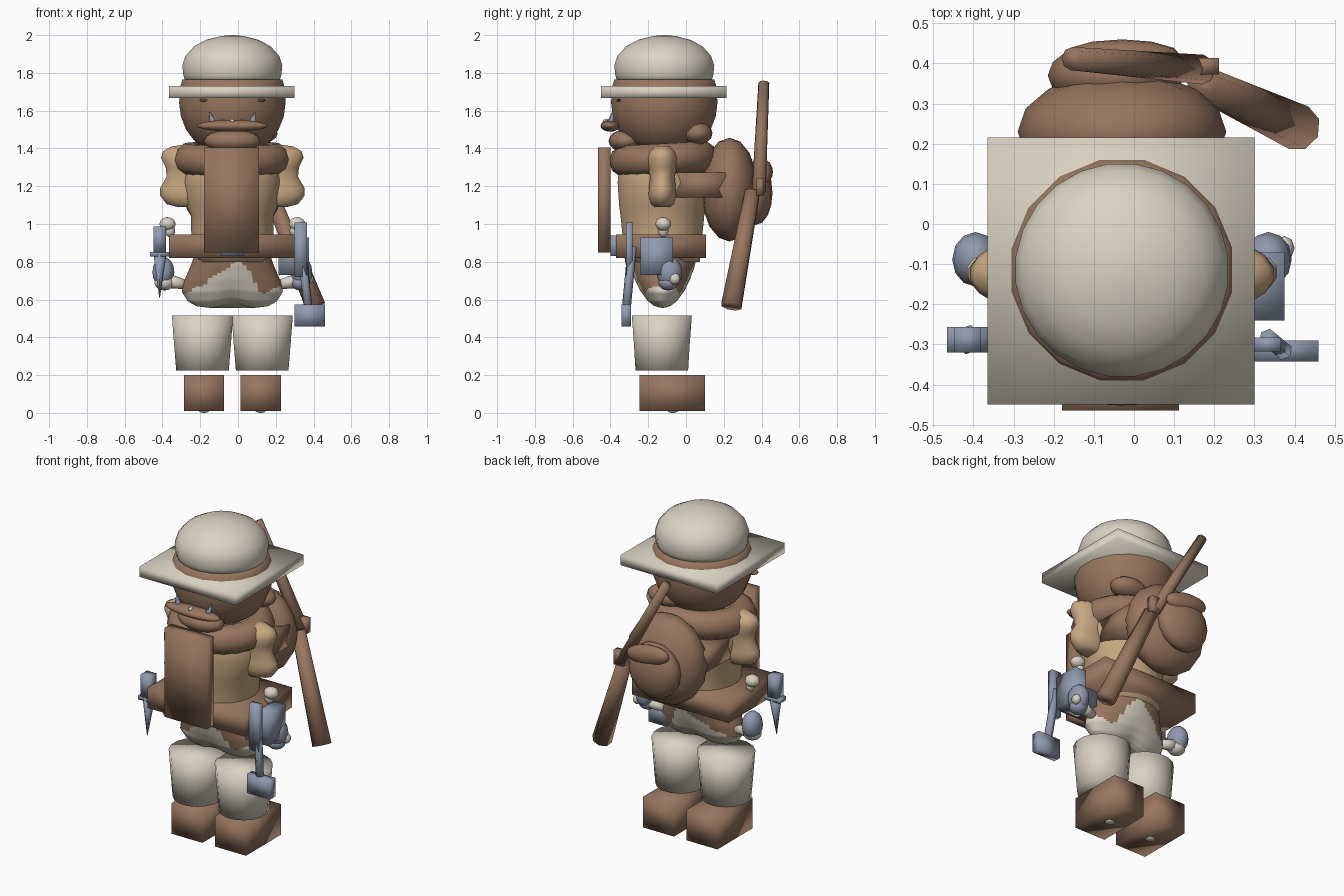
import bpy, bmesh, math
from mathutils import Vector, Matrix

if "Cube" in bpy.data.objects:
    bpy.data.objects.remove(bpy.data.objects["Cube"])

CX, CY = -0.03, -0.115          # axis of the figure


def material(name, rgb):
    m = bpy.data.materials.new(name)
    m.diffuse_color = (*rgb, 1)
    m.use_nodes = True
    m.node_tree.nodes["Principled BSDF"].inputs["Base Color"].default_value = m.diffuse_color
    return m


BROWN = material("leather brown", (0.31, 0.18, 0.115))
CREAM = material("cream", (0.70, 0.65, 0.54))
TAN = material("tan cloth", (0.57, 0.39, 0.22))
STEEL = material("blue steel", (0.28, 0.325, 0.43))
DARK = material("dark brown", (0.11, 0.07, 0.05))


def finish(name, bm, *mats):
    bmesh.ops.recalc_face_normals(bm, faces=bm.faces)
    me = bpy.data.meshes.new(name)
    bm.to_mesh(me)
    bm.free()
    for m in mats:
        me.materials.append(m)
    for p in me.polygons:
        p.use_smooth = True
    ob = bpy.data.objects.new(name, me)
    bpy.context.collection.objects.link(ob)
    return ob


def box(name, lo, hi, mat):
    """Box from its two extreme corners."""
    bm = bmesh.new()
    bmesh.ops.create_cube(bm, size=1)
    lo, hi = Vector(lo), Vector(hi)
    for v in bm.verts:
        v.co = Vector([a + (b - a) * (c + 0.5) for a, b, c in zip(lo, hi, v.co)])
    return finish(name, bm, mat)


def ball(name, c, r, mat, seg=16, rot=0):
    bm = bmesh.new()
    bmesh.ops.create_uvsphere(bm, u_segments=seg, v_segments=max(8, seg // 2), radius=1)
    bm.transform(Matrix.Translation(c) @ Matrix.Rotation(rot, 4, 'Y') @ Matrix.Diagonal((*r, 1)))
    return finish(name, bm, mat)


def rod(name, a, b, r1, r2, mat, seg=8):
    """Tapered rod from a to b."""
    a, b = Vector(a), Vector(b)
    bm = bmesh.new()
    bmesh.ops.create_cone(bm, cap_ends=True, segments=seg, radius1=r1, radius2=r2, depth=(b - a).length)
    bm.transform(Matrix.Translation((a + b) / 2) @ (b - a).to_track_quat('Z', 'Y').to_matrix().to_4x4())
    return finish(name, bm, mat)


def loft(name, c, rings, *mats, seg=16, rule=None, sub=1):
    """Stack of elliptical rings (z, rx, ry) around the point c."""
    dense = []
    for p, q in zip(rings, rings[1:]):
        dense += [[a + (b - a) * i / sub for a, b in zip(p, q)] for i in range(sub)]
    dense.append(rings[-1])
    bm = bmesh.new()
    loops = [[bm.verts.new((c[0] + rx * math.cos(t), c[1] + ry * math.sin(t), z))
              for t in (2 * math.pi * (i + 0.5) / seg for i in range(seg))] for z, rx, ry in dense]
    for p, q in zip(loops, loops[1:]):
        for i in range(seg):
            j = (i + 1) % seg
            bm.faces.new((p[i], p[j], q[j], q[i]))
    bm.faces.new(loops[0])
    bm.faces.new(loops[-1])
    if rule:
        for f in bm.faces:
            f.material_index = rule(f.calc_center_median())
    return finish(name, bm, *mats)


# Hat
loft("hat_dome", (CX, CY), [(1.75, .25, .25), (1.79, .262, .262), (1.84, .267, .267), (1.89, .25, .25),
     (1.94, .205, .205), (1.975, .14, .14), (1.995, .06, .06), (2.0, .01, .01)], CREAM, seg=24)
box("hat_brim", (-.365, -.45, 1.667), (.30, .215, 1.73), CREAM)

# Head and face
loft("head", (CX, CY), [(1.40, .15, .15), (1.44, .205, .205), (1.50, .25, .25), (1.57, .278, .278),
     (1.64, .287, .287), (1.72, .283, .283), (1.765, .27, .27), (1.77, .2, .2)], BROWN)
ball("mouth", (CX, -.40, 1.52), (.187, .052, .031), BROWN, 20)
ball("chin", (CX, -.32, 1.44), (.15, .09, .06), BROWN)
ball("hair_knot", (CX + .12, .06, 1.48), (.12, .08, .06), BROWN)
ball("tooth", (CX, -.42, 1.545), (.012, .02, .012), CREAM, 8)
for s in (-1, 1):
    rod("tusk", (CX + s * .10, -.40, 1.52), (CX + s * .12, -.39, 1.59), .025, .003, STEEL, 6)
    ball("eye", (CX + s * .15, -.355, 1.655), (.025, .012, .008), DARK, 10)

# Collar roll
bm = bmesh.new()
N, K = 20, 10
ring = []
for i in range(N):
    t = 2 * math.pi * i / N
    ring.append([])
    for k in range(K):
        u = 2 * math.pi * k / K
        w = 1 + .09 * math.cos(u) / .225
        ring[-1].append(bm.verts.new((CX - .003 + .225 * w * math.cos(t), CY - .005 + .205 * w * math.sin(t),
                                      1.345 + .012 * math.sin(t) + .085 * math.sin(u))))
for i in range(N):
    for k in range(K):
        a, b, m = ring[i], ring[(i + 1) % N], (k + 1) % K
        bm.faces.new((a[k], b[k], b[m], a[m]))
finish("collar", bm, BROWN)

# Long beard panel
box("beard", (-.18, -.465, .85), (.112, -.40, 1.405), BROWN)

# Torso and short arms
loft("torso", (CX, CY - .01), [(.80, .20, .20), (.95, .22, .215), (1.05, .222, .225), (1.10, .245, .232),
     (1.22, .265, .24), (1.32, .25, .23), (1.40, .16, .15)], TAN, seg=20)
for s in (-1, 1):
    loft("arm", (CX + s * .24, CY - .01), [(1.09, .05, .04), (1.105, .11, .06), (1.15, .145, .075),
         (1.19, .145, .072), (1.25, .11, .066), (1.30, .115, .078), (1.35, .14, .085), (1.385, .13, .07),
         (1.41, .085, .04), (1.418, .03, .015)], TAN)

# Belt
box("belt", (-.365, -.37, .82), (.30, .105, .945), BROWN)
box("belt_buckle", (-.09, -.40, .83), (.03, -.36, .94), STEEL)


# Hips with a cream front and underside
def hip_rule(p):
    d = p.x - CX
    return int(p.z < .652 + .02 * math.sin(d * 30) + .135 * max(0, 1 - (d / .15) ** 2))


hips = loft("hips", (CX, CY - .01), [(.84, .20, .185), (.78, .22, .172), (.70, .255, .145), (.64, .268, .12),
            (.59, .235, .085), (.565, .19, .055), (.555, .12, .03)], BROWN, CREAM, seg=64, rule=hip_rule, sub=6)
for v in hips.data.vertices:                      # shallow cleft between the two lobes
    d = (v.co.x - CX) / .12
    v.co.z += .025 * math.exp(-d * d * 3) * max(0, (.72 - v.co.z) / .16)

# Legs and boots
for s in (-1, 1):
    side = "right" if s > 0 else "left"
    x = CX + s * .163
    loft(side + "_leg", (x - s * .005, -.128), [(.225, .142, .142), (.37, .154, .151), (.515, .165, .162)],
         CREAM, seg=16)
    bx = CX + s * .15
    box(side + "_boot", (bx - .107, -.245, .01), (bx + .107, .10, .20), BROWN)
    ball("sole_stud", (bx, -.07, .012), (.028, .028, .012), CREAM, 8)
    # hanging charms at the hips
    ball("upper_knob", (CX + s * .343, -.12, 1.0), (.045, .042, .036), CREAM, 10)
    ball("upper_knob_stem", (CX + s * .33, -.12, .965), (.027, .027, .035), CREAM, 8)
    rod("knob_link", (CX + s * .25, -.10, .68), (CX + s * .35, -.09, .70), .025, .04, CREAM)
    ball("pouch_ball", (CX + s * .365, -.088, .745), (.058, .068, .082), STEEL, 12)
    ball("pouch_base", (CX + s * .36, -.095, .69), (.055, .052, .042), CREAM if s < 0 else STEEL, 10)
ball("pouch_spot", (.375, -.06, .71), (.025, .03, .03), CREAM, 8)

# Tool case and hammer on the right hip
box("tool_case", (.215, -.24, .73), (.375, -.07, .928), STEEL)
box("hammer_holder", (.30, -.318, .72), (.366, -.283, 1.008), STEEL)
rod("hammer_handle", (.335, -.285, .88), (.375, -.318, .53), .024, .024, STEEL, 6)
box("hammer_head", (.30, -.342, .458), (.46, -.29, .575), STEEL)

# Dagger on the left hip
box("dagger_grip", (-.447, -.32, .85), (-.382, -.257, .988), STEEL)
box("dagger_guard", (-.466, -.32, .828), (-.365, -.257, .852), STEEL)
rod("dagger_blade", (-.413, -.288, .84), (-.415, -.30, .61), .037, .002, STEEL, 6)

# Backpack with flap and bedroll lump
box("pack_strap", (-.27, -.05, 1.14), (.21, .21, 1.273), BROWN)
ball("backpack", (CX, .23, 1.182), (.26, .15, .275), BROWN, 16)
ball("pack_pocket", (-.045, .37, 1.165), (.17, .088, .17), BROWN, 16)
ball("pack_flap", (CX, .418, 1.275), (.15, .042, .06), BROWN, 12, rot=.15)

# Long gun slung across the back
rod("gun_barrel", (.17, .385, 1.17), (-.155, .412, 1.745), .037, .029, BROWN)
rod("gun_stock", (.17, .352, 1.17), (.41, .24, .565), .042, .058, BROWN)
box("gun_lock", (.148, .373, 1.15), (.212, .413, 1.24), BROWN)
